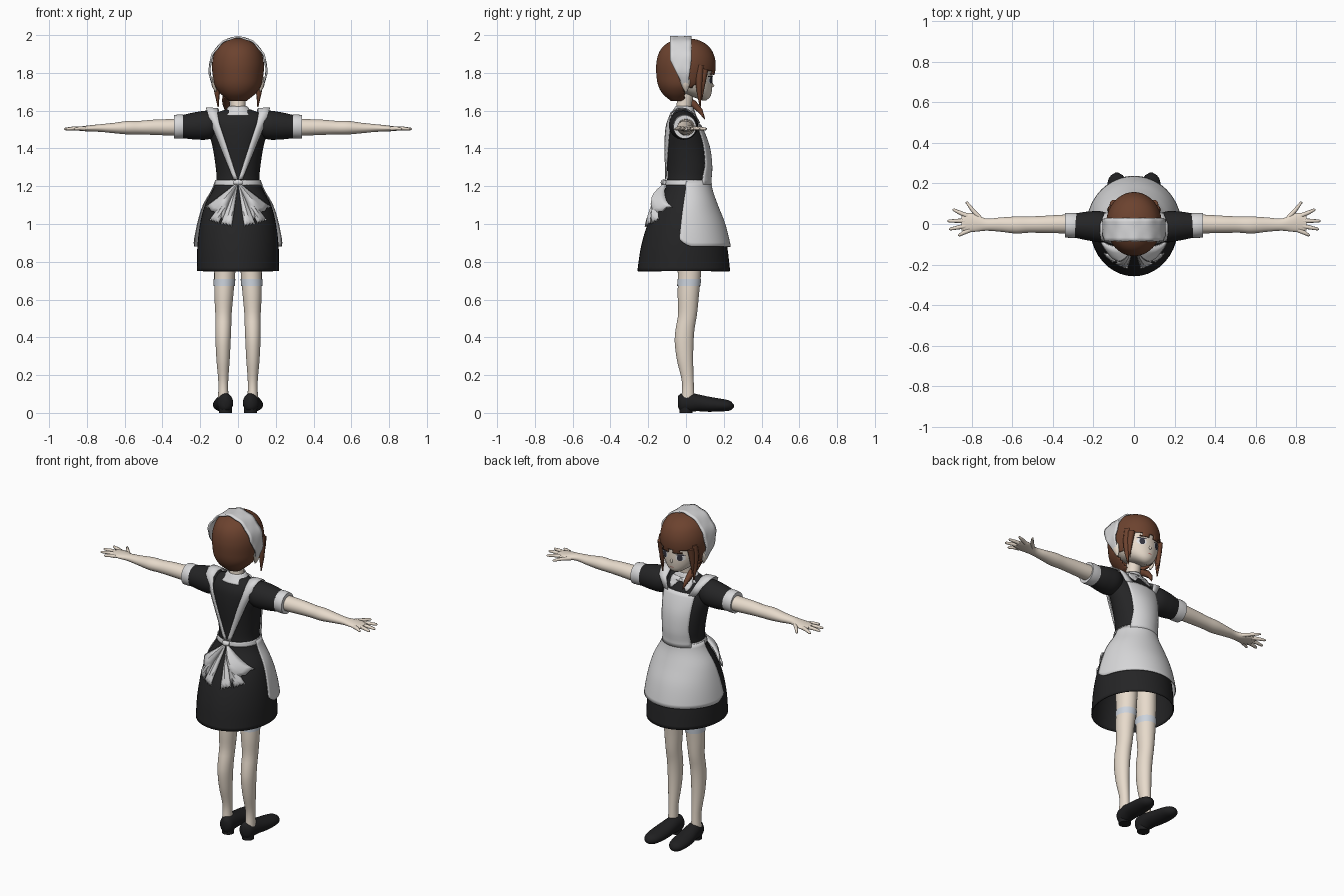
import bpy, bmesh
from math import sin, cos, pi, sqrt, radians, floor

old = bpy.data.objects.get("Cube")
if old:
    bpy.data.objects.remove(old, do_unlink=True)


def material(name, *rgb):
    mat = bpy.data.materials.new(name)
    mat.use_nodes = True
    mat.diffuse_color = (*rgb, 1)
    bsdf = next(n for n in mat.node_tree.nodes if n.type == 'BSDF_PRINCIPLED')
    bsdf.inputs["Base Color"].default_value = (*rgb, 1)
    bsdf.inputs["Roughness"].default_value = 0.8
    return mat


skin = material("skin", .84, .74, .63)
brown = material("brown hair", .15, .055, .028)
black = material("black cloth", .018, .018, .019)
white = material("white cloth", .68, .68, .69)
garter_blue = material("pale blue lace", .6, .65, .72)
leather = material("black leather", .014, .014, .015)
eye_white = material("eye white", .8, .8, .8)
eye_dark = material("eye dark", .035, .035, .05)
lip = material("lip", .5, .2, .17)


def finish(obj, mat, mirror=False, thick=0):
    obj.data.materials.append(mat)
    bpy.context.collection.objects.link(obj)
    if thick:
        mod = obj.modifiers.new("Thickness", 'SOLIDIFY')
        mod.thickness, mod.offset = thick, 0
    if mirror:
        obj.modifiers.new("Mirror", 'MIRROR').use_mirror_merge = False
    if obj.type == 'MESH':
        bpy.ops.object.select_all(action='DESELECT')
        obj.select_set(True)
        bpy.context.view_layer.objects.active = obj
        bpy.ops.object.shade_smooth_by_angle(angle=radians(50))
    return obj


def at(stations, t):
    """Smoothly interpolated centre and radii at position t of a profile."""
    n = len(stations)
    i = max(k for k in range(n - 1) if k == 0 or stations[k][0] <= t)
    p, q = stations[i], stations[i + 1]
    before, after = stations[max(i - 1, 0)], stations[min(i + 2, n - 1)]
    h = q[0] - p[0]
    s = (t - p[0]) / h
    out = []
    for k in range(1, 5):
        m0 = (q[k] - before[k]) / (q[0] - before[0]) * h
        m1 = (after[k] - p[k]) / (after[0] - p[0]) * h
        out.append((1 + 2 * s) * (1 - s) ** 2 * p[k] + s * (1 - s) ** 2 * m0
                   + s * s * (3 - 2 * s) * q[k] + s * s * (s - 1) * m1)
    return out[0], out[1], max(out[2], .001), max(out[3], .001)


def grid(name, rows, mat, closed=False, caps=False, cut=None, **kw):
    """Quad surface through rows of points."""
    bm = bmesh.new()
    vs = [[bm.verts.new(p) for p in row] for row in rows]
    n = len(rows[0])
    for a, b in zip(vs, vs[1:]):
        for j in range(n if closed else n - 1):
            k = (j + 1) % n
            bm.faces.new((a[j], a[k], b[k], b[j]))
    if caps:
        bm.faces.new(vs[0])
        bm.faces.new(vs[-1])
    if cut:
        gone = [f for f in bm.faces if cut(f.calc_center_median())]
        bmesh.ops.delete(bm, geom=gone, context='FACES')
    bmesh.ops.recalc_face_normals(bm, faces=bm.faces)
    mesh = bpy.data.meshes.new(name)
    bm.to_mesh(mesh)
    bm.free()
    return finish(bpy.data.objects.new(name, mesh), mat, **kw)


def loft(name, axis, stations, mat, lo=None, hi=None, grow=0, steps=24, segs=28, caps=True, **kw):
    """Oval tube along an axis, following a profile."""
    lo = stations[0][0] if lo is None else lo
    hi = stations[-1][0] if hi is None else hi
    rows = []
    for i in range(steps + 1):
        t = lo + (hi - lo) * i / steps
        c1, c2, r1, r2 = at(stations, t)
        row = []
        for j in range(segs):
            a = 2 * pi * j / segs
            p = [c1 + (r1 + grow) * cos(a), c2 + (r2 + grow) * sin(a)]
            p.insert("xyz".index(axis), t)
            row.append(p)
        rows.append(row)
    return grid(name, rows, mat, closed=True, caps=caps, **kw)


def on(stations, x, z, side, off=.006):
    """Point on the front (+1) or back (-1) of an upright profile."""
    _, yc, rx, ry = at(stations, z)
    return x, yc + side * (ry + off) * sqrt(max(0, 1 - (x / (rx + off)) ** 2)), z


def strands(name, paths, mat, mirror=True):
    """Tapered round strands; each point is x, y, z, radius."""
    cu = bpy.data.curves.new(name, 'CURVE')
    cu.dimensions, cu.bevel_depth, cu.bevel_resolution = '3D', 1, 2
    cu.use_fill_caps = True
    for path in paths:
        sp = cu.splines.new('POLY')
        sp.points.add(len(path) - 1)
        for pt, (x, y, z, r) in zip(sp.points, path):
            pt.co, pt.radius = (x, y, z, 1), r
        sp.use_smooth = True
    return finish(bpy.data.objects.new(name, cu), mat, mirror)


# Dress: one profile shared by skirt, bodice and apron
body = [(.75, 0, -.012, .215, .243), (.88, 0, -.01, .212, .225), (1.0, 0, -.005, .198, .195),
        (1.1, 0, .002, .172, .153), (1.18, 0, .01, .13, .12), (1.23, 0, .012, .114, .112),
        (1.3, 0, .014, .118, .114), (1.4, 0, .005, .133, .112), (1.48, 0, -.009, .152, .099),
        (1.54, 0, -.02, .155, .08), (1.58, 0, -.022, .13, .055), (1.605, 0, -.015, .07, .045)]
loft("skirt", "z", body, black, hi=1.22, caps=False, segs=40, thick=.006)
loft("bodice", "z", body, black, lo=1.21, segs=40)
sleeve = [(.09, -.02, 1.535, .045, .05), (.15, -.015, 1.525, .075, .075),
          (.22, -.01, 1.52, .072, .073), (.29, -.008, 1.516, .06, .062)]
loft("sleeves", "x", sleeve, black, mirror=True)
cuff = [(.28, -.007, 1.516, .06, .061), (.31, -.007, 1.516, .062, .064), (.34, -.006, 1.514, .06, .062)]
loft("cuffs", "x", cuff, white, steps=6, mirror=True)

# Apron skirt, bib, waistband
rows = []
for i in range(17):
    t = i / 16
    row = []
    for j in range(41):
        deg = -6 + 192 * j / 40
        z = 1.225 - .345 * t
        _, yc, rx, ry = at(body, z)
        off = .007 + .013 * t
        lift = t ** 4 * .04 * max(0, (abs(deg - 90) - 78) / 18) ** 2
        a = radians(deg)
        row.append(((rx + off) * cos(a), yc + (ry + off) * sin(a), z + lift))
    rows.append(row)
grid("apron_skirt", rows, white, thick=.005)
bib = []
for i in range(15):
    z = 1.21 + .315 * i / 14
    half = .09 + .015 * abs(i - 5) / 9
    bib.append([on(body, half * (j / 8 - 1), z, 1, .009) for j in range(17)])
grid("apron_bib", bib, white, thick=.005)
loft("waistband", "z", body, white, lo=1.205, hi=1.232, grow=.006, steps=3, caps=False, thick=.004)

# Straps: V on the back, frilled over the shoulder, down to the bib
strap = []
for i in range(13):
    s = i / 12
    x, w = .012 + .108 * s, .011 + .011 * s
    strap.append([on(body, x + w * k, 1.235 + .295 * s, -1, .009 + .008 * s) for k in (-1, 0, 1)])
for x, y, z, w in ((.135, -.08, 1.585, .027), (.137, -.045, 1.61, .032), (.135, .0, 1.608, .032),
                   (.122, .05, 1.575, .025)):
    strap.append([(x - w, y, z), (x, y, z + .003), (x + w, y, z + .004)])
strap.append([on(body, x, 1.515, 1, .011) for x in (.07, .09, .11)])
grid("apron_straps", strap, white, mirror=True, thick=.006)


# Bow on the back of the waist
def ribbon(name, inner, outer, puff):
    rows = []
    for i in range(9):
        s = i / 8
        row = []
        for j in range(7):
            u = j / 6
            x, z = [.004 + s * (inner[0] + (outer[0] - inner[0]) * u),
                    1.215 + s * (inner[1] + (outer[1] - inner[1]) * u - 1.215)]
            back = on(body, x, z, -1, .012)[1]
            row.append((x, back - puff * sin(pi * s) * sin(pi * u), z + .012 * (j % 2) * s))
        rows.append(row)
    grid(name, rows, white, mirror=True, thick=.009)


ribbon("bow_loops", (.075, 1.02), (.165, 1.09), .045)
ribbon("bow_tails", (.03, .985), (.085, 1.0), .015)
ribbon("bow_lower_loops", (.1, 1.0), (.145, 1.02), .03)
strands("bow_knot", [[(-.02, -.112, 1.22, .012), (0, -.118, 1.22, .017), (.02, -.112, 1.22, .012)]], white, False)

# Collar with two front points
collar = [(1.575, 0, -.016, .1, .068), (1.6, 0, -.013, .066, .055), (1.622, 0, -.01, .046, .044)]
loft("collar", "z", collar, white, steps=6, caps=False, thick=.005)
flap = [[on(body, x0 + (x1 - x0) * j / 4, z, 1, .014) for j in range(5)]
        for x0, x1, z in ((.002, .065, 1.598), (.012, .075, 1.575), (.03, .07, 1.555), (.048, .056, 1.535))]
grid("collar_points", flap, white, mirror=True, thick=.005)

# Arms and hands
arm = [(.25, 0, 1.515, .045, .045), (.34, 0, 1.512, .046, .044), (.45, -.002, 1.512, .042, .04),
       (.52, -.003, 1.51, .04, .036), (.58, -.005, 1.51, .042, .036), (.66, -.003, 1.508, .035, .027),
       (.73, -.003, 1.508, .03, .02), (.78, .005, 1.506, .043, .017), (.82, .008, 1.505, .047, .013),
       (.85, .005, 1.505, .036, .009)]
loft("arms", "x", arm, skin, steps=40, mirror=True)
fingers = []
for x0, y0, x1, y1 in ((.76, .03, .83, .105), (.82, .04, .895, .07), (.83, .016, .92, .015),
                       (.83, -.01, .912, -.025), (.81, -.03, .868, -.055)):
    fingers.append([(x0, y0, 1.505, .012), ((x0 + x1) / 2, (y0 + y1) / 2, 1.506, .01),
                    (x1 - .006, y1, 1.503, .007), (x1, y1, 1.502, .003)])
strands("fingers", fingers, skin)

# Legs, garters, shoes
leg = [(.07, .078, .01, .028, .035), (.16, .078, .01, .026, .031), (.28, .079, -.005, .035, .043),
       (.38, .079, -.01, .04, .05), (.45, .078, -.004, .042, .05), (.52, .077, .008, .043, .05),
       (.62, .075, .012, .05, .056), (.75, .07, .018, .056, .062), (1.0, .066, .01, .062, .075)]
loft("legs", "z", leg, skin, steps=36, mirror=True)
loft("garters", "z", leg, garter_blue, lo=.672, hi=.71, grow=.003, steps=4, caps=False, mirror=True)
shoe = [(-.042, .065, .06, .012, .03), (-.03, .066, .055, .035, .046), (.02, .07, .056, .043, .05),
        (.06, .073, .054, .047, .045), (.12, .078, .046, .052, .04), (.19, .082, .041, .05, .033),
        (.235, .084, .038, .035, .025), (.253, .085, .036, .008, .008)]
loft("shoes", "y", shoe, leather, mirror=True)
heel = [(0, .067, .0, .034, .034), (.015, .067, .0, .034, .034), (.03, .067, .0, .036, .036)]
loft("shoe_heels", "z", heel, leather, steps=2, mirror=True)

# Neck, head, ears
neck = [(1.56, 0, -.012, .045, .042), (1.63, 0, -.01, .04, .04), (1.72, 0, .005, .042, .045)]
loft("neck", "z", neck, skin)
face = [(1.655, 0, .095, .015, .012), (1.67, 0, .085, .045, .042), (1.7, 0, .05, .083, .086),
        (1.74, 0, .03, .108, .11), (1.78, 0, .02, .121, .12), (1.84, 0, .015, .124, .122),
        (1.9, 0, .005, .105, .11), (1.95, 0, 0, .06, .06)]
loft("head", "z", face, skin, segs=36)
ear = [(1.7, .118, .0, .004, .006), (1.73, .126, -.002, .012, .02), (1.765, .13, -.006, .012, .026),
       (1.785, .128, -.008, .004, .012)]
loft("ears", "z", ear, skin, steps=8, segs=12, mirror=True)
strands("nose", [[(0, .136, 1.745, .005), (0, .142, 1.732, .008), (0, .138, 1.725, .004)]], skin, False)


# Painted face details as thin plates
def decal(name, cx, cz, w, h, off, mat, mirror=True):
    rows = [[on(face, cx + w * r * cos(a * pi / 10), cz + h * r * sin(a * pi / 10), 1, off)
             for a in range(20)] for r in (.02, .5, 1)]
    grid(name, rows, mat, closed=True, caps=False, mirror=mirror)


decal("eyes", .052, 1.762, .026, .019, .002, eye_white)
decal("irises", .05, 1.762, .015, .019, .0035, eye_dark)
decal("upper_lashes", .053, 1.781, .028, .004, .0045, eye_dark)
decal("mouth", 0, 1.697, .015, .003, .003, lip, False)

# Hair with a jagged fringe
hair = [(1.655, 0, -.045, .045, .035), (1.69, 0, -.03, .088, .09), (1.73, 0, -.015, .118, .128),
        (1.78, 0, -.004, .13, .149), (1.85, 0, 0, .134, .154), (1.91, 0, 0, .12, .138),
        (1.95, 0, 0, .092, .104), (1.975, 0, 0, .045, .052), (1.981, 0, 0, .006, .006)]


def open_face(p):
    fringe = 1.79 + .022 * (floor((p.x + 1.02) * 25) % 2)
    return (p.y > .03 and p.z < fringe and abs(p.x) < .108) or (p.y > -.01 and p.z < 1.725)


loft("hair", "z", hair, brown, steps=48, segs=60, cut=open_face, thick=.006)
strands("side_locks", [
    [(.108, .075, 1.84, .02), (.113, .07, 1.77, .02), (.112, .07, 1.7, .014), (.105, .075, 1.62, .003)],
    [(.1, .1, 1.82, .02), (.104, .09, 1.76, .017), (.104, .085, 1.7, .009), (.1, .085, 1.66, .002)]], brown)
strands("shoulder_lock", [[(-.06, -.04, 1.68, .02), (-.065, .0, 1.66, .02), (-.062, .04, 1.635, .02),
                           (-.055, .075, 1.6, .014), (-.045, .1, 1.555, .002)]], brown, False)

# Frilled headdress over the crown
band = []
for i in range(49):
    a = radians(-36 + 252 * i / 48)
    rise = max(0, min(1, (sin(a) + .6) / .9))
    mid, half = -.028 * rise, .008 + .049 * rise
    row = []
    for j in range(7):
        u = j / 3 - 1
        r = 1 + .02 * abs(u) * cos(i * pi / 3)
        row.append((.15 * r * cos(a), mid + half * u, 1.818 + .17 * r * sin(a)))
    band.append(row)
grid("headdress", band, white, thick=.01)
